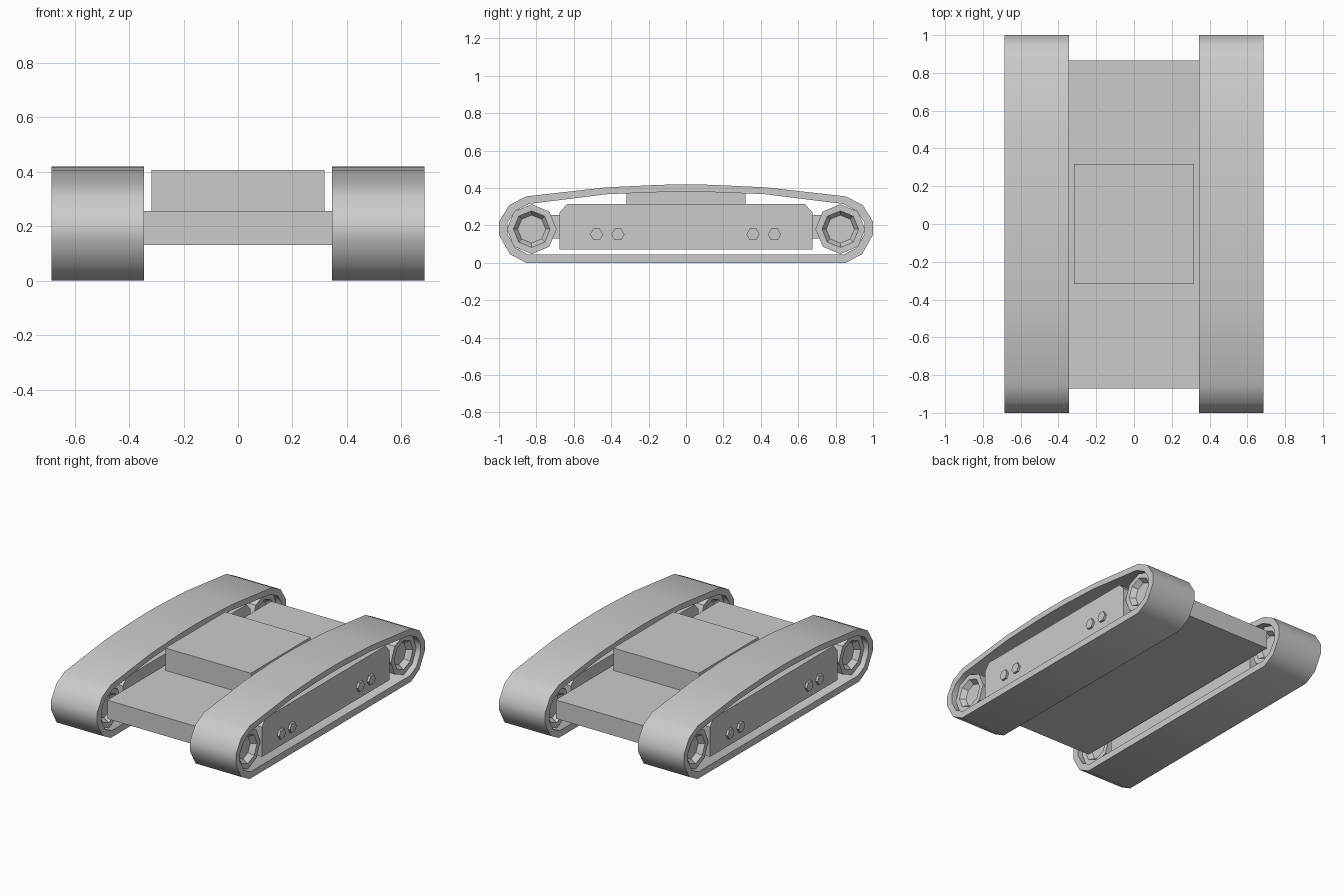
import bpy, bmesh, math

cube = bpy.data.objects.get("Cube")
if cube:
    bpy.data.objects.remove(cube)

grey = bpy.data.materials.new("plain grey")
grey.use_nodes = True
GREY = (0.6, 0.6, 0.6, 1)
grey.diffuse_color = GREY
grey.node_tree.nodes["Principled BSDF"].inputs["Base Color"].default_value = GREY


def loft(name, rings, capped=True, closed=False, smooth=None):
    """Skin a run of equal-length point rings."""
    bm = bmesh.new()
    rows = [[bm.verts.new(p) for p in ring] for ring in rings]
    pairs = list(zip(rows, rows[1:]))
    if closed:
        pairs.append((rows[-1], rows[0]))
    for a, b in pairs:
        for i in range(len(a)):
            j = (i + 1) % len(a)
            bm.faces.new((a[i], a[j], b[j], b[i]))
    if capped:
        bm.faces.new(rows[0])
        bm.faces.new(rows[-1])
    bmesh.ops.recalc_face_normals(bm, faces=bm.faces[:])
    mesh = bpy.data.meshes.new(name)
    bm.to_mesh(mesh)
    bm.free()
    mesh.materials.append(grey)
    ob = bpy.data.objects.new(name, mesh)
    bpy.context.collection.objects.link(ob)
    if smooth:
        bpy.ops.object.select_all(action='DESELECT')
        ob.select_set(True)
        bpy.context.view_layer.objects.active = ob
        bpy.ops.object.shade_smooth_by_angle(angle=math.radians(smooth))
    return ob


def ring(x, outline):
    return [(x, y, z) for y, z in outline]


def mirrored(half):
    """Complete a half outline across y = 0."""
    return half + [(-y, z) for y, z in reversed(half) if y != 0]


def polygon(y, z, r, n):
    return [(y + r * math.sin(math.tau * i / n), z + r * math.cos(math.tau * i / n))
            for i in range(n)]


def box(name, x, y0, y1, z0, z1):
    sides = [(y0, z0), (y1, z0), (y1, z1), (y0, z1)]
    return loft(name, [ring(-x, sides), ring(x, sides)])


# Hull slab and raised deck
box("hull", 0.36, -0.87, 0.865, 0.13, 0.255)
box("deck_box", 0.317, -0.317, 0.317, 0.255, 0.405)

# Track band, wheel and side block outlines
track_outer = mirrored([(0.855, 0), (0.942, 0.047), (1, 0.15), (1, 0.22), (0.945, 0.308),
                        (0.855, 0.355), (0.43, 0.403), (0.14, 0.417), (0, 0.419)])
track_inner = mirrored([(0.845, 0.045), (0.912, 0.08), (0.955, 0.155), (0.955, 0.215), (0.915, 0.275),
                        (0.84, 0.315), (0.42, 0.367), (0.14, 0.378), (0, 0.38)])
block = mirrored([(0.675, 0.07), (0.675, 0.27), (0.635, 0.315)])

for side, s in (("left", 1), ("right", -1)):
    near, far = s * 0.345, s * 0.685
    loft(side + "_track", [ring(near, track_outer), ring(far, track_outer),
                           ring(far, track_inner), ring(near, track_inner)],
         capped=False, closed=True, smooth=40)
    loft(side + "_side_block", [ring(s * 0.38, block), ring(s * 0.65, block)])
    # Wheels dished on both faces
    for end, y in (("front", -0.825), ("rear", 0.825)):
        steps = [(0.415, 0.075), (0.38, 0.098), (0.38, 0.133),
                 (0.65, 0.133), (0.65, 0.098), (0.615, 0.075)]
        loft(f"{side}_{end}_wheel", [ring(s * x, polygon(y, 0.18, r, 8)) for x, r in steps])
    # Hexagonal bolts
    for i, y in enumerate((-0.478, -0.364, 0.358, 0.473)):
        head = [(py, pz) for pz, py in polygon(0.152, y, 0.035, 6)]
        loft(f"{side}_bolt_{i + 1}", [ring(s * 0.64, head), ring(s * 0.665, head)])
